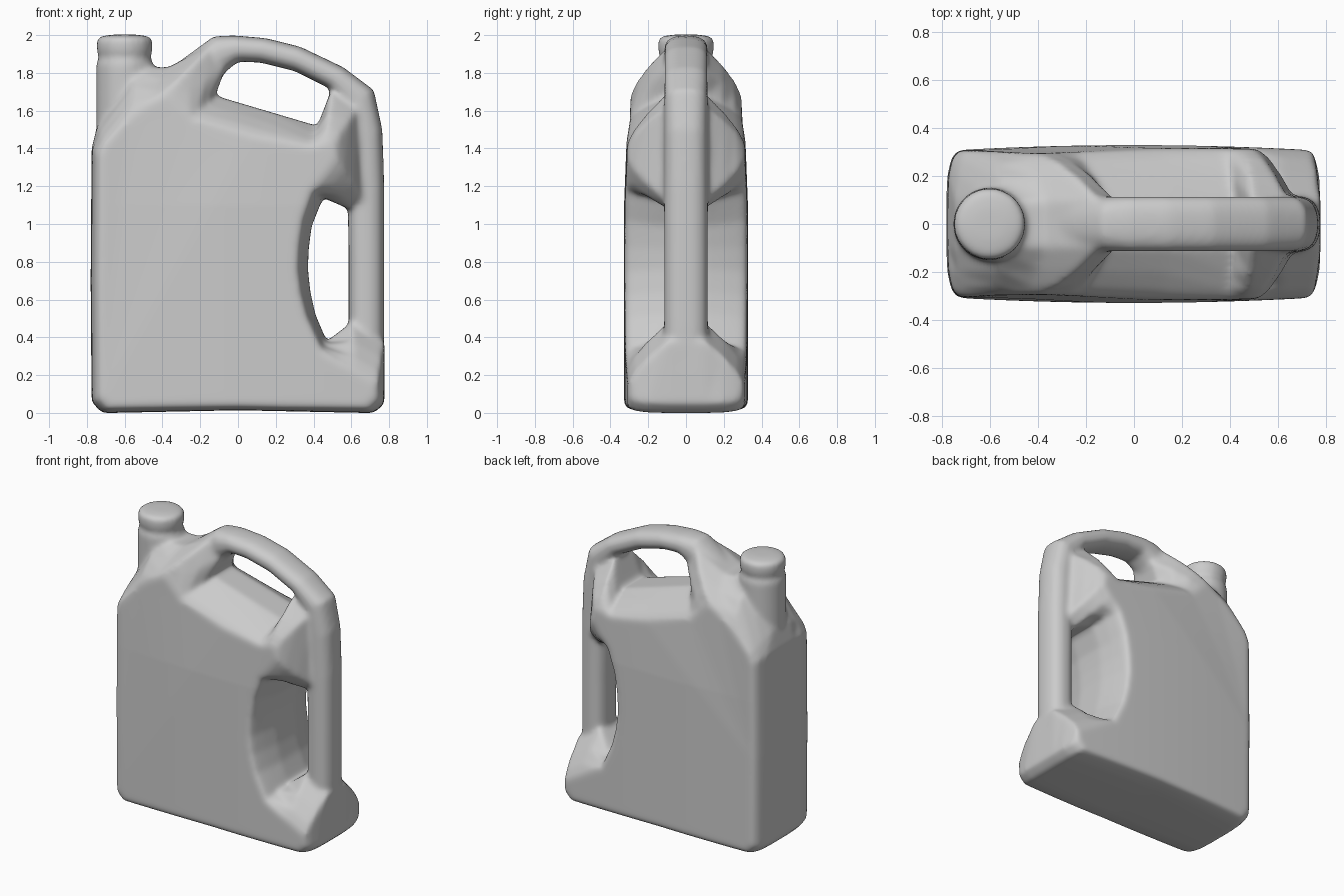
import bpy, bmesh, math

if "Cube" in bpy.data.objects:
    bpy.data.objects.remove(bpy.data.objects["Cube"])

bm = bmesh.new()


def loft(rings):
    """Skin a list of equal-length rings and cap both ends."""
    loops = [[bm.verts.new(p) for p in ring] for ring in rings]
    n = len(loops[0])
    for a, b in zip(loops, loops[1:]):
        for i in range(n):
            j = (i + 1) % n
            bm.faces.new((a[i], a[j], b[j], b[i]))
    bm.faces.new(loops[0])
    bm.faces.new(loops[-1][::-1])


# Body: side profile at the centre plane (mid) blends to the flat panel profile (face)
mid = [(-.72, 0), (0, .015), (.72, 0), (.775, .05), (.775, .38), (.60, .48), (.47, .38),
       (.41, .52), (.383, .64), (.37, .76), (.374, .87), (.39, .99), (.45, 1.14), (.59, 1.08),
       (.67, 1.12), (.64, 1.62), (.49, 1.70), (.42, 1.52), (.15, 1.60), (-.12, 1.68),
       (-.07, 1.82), (-.14, 1.95), (-.37, 1.83), (-.55, 1.83), (-.745, 1.52), (-.775, 1.4),
       (-.78, .7), (-.775, .06)]
face = [(-.68, .03), (0, .035), (.68, .03), (.73, .08), (.74, .15), (.62, .22), (.44, .33),
        (.36, .5), (.327, .62), (.31, .75), (.316, .88), (.337, 1.02), (.39, 1.18), (.46, 1.26),
        (.52, 1.35), (.50, 1.42), (.46, 1.43), (.38, 1.41), (.1, 1.46), (-.25, 1.56),
        (-.33, 1.64), (-.39, 1.69), (-.46, 1.65), (-.57, 1.57), (-.71, 1.42), (-.73, 1.36),
        (-.735, .7), (-.73, .08)]
half = [(.10, 0), (.20, .38), (.27, .72), (.305, 1)]
layers = [(-y, s) for y, s in reversed(half)] + half
body = []
for y, s in layers:
    ring = []
    for i, (a, b) in enumerate(zip(mid, face)):
        t = s ** 2.5 if i < 4 or i > 24 else s      # base and left end round over late
        ring.append((a[0] + (b[0] - a[0]) * t, y * (.96 if b[1] > 1.5 else 1),
                     a[1] + (b[1] - a[1]) * t))
    body.append(ring)
loft(body)

# Handle: rounded sections spanning outer and inner edge points
handle = [((-.30, 1.87), (-.16, 1.69)), ((-.13, 1.995), (-.06, 1.81)), ((-.02, 2.0), (0, 1.86)),
          ((.15, 1.985), (.12, 1.855)), ((.33, 1.94), (.30, 1.81)), ((.56, 1.83), (.48, 1.72)),
          ((.72, 1.71), (.55, 1.62)), ((.765, 1.5), (.56, 1.45)), ((.775, 1.2), (.58, 1.15)),
          ((.775, .8), (.585, .8)), ((.775, .45), (.585, .45)), ((.77, .25), (.59, .3))]


def soft(v, power):
    return math.copysign(abs(v) ** power, v)


rings = []
for n, ((ox, oz), (ix, iz)) in enumerate(handle):
    ring = []
    for k in range(20):
        t = math.tau * k / 20
        c, s = soft(math.cos(t), .85) / 2, soft(math.sin(t), .75)
        ring.append(((ox + ix) / 2 + (ox - ix) * c, .115 * s, (oz + iz) / 2 + (oz - iz) * c))
    rings.append(ring)
loft(rings)

# Neck and cap: turned profile of radius and height
neck = [(.15, 1.4), (.152, 1.85), (.139, 1.875), (.139, 1.89), (.149, 1.92), (.149, 1.975),
        (.13, 1.995), (.06, 2.004)]
loft([[(-.6 + r * math.cos(math.tau * k / 24), r * math.sin(math.tau * k / 24), z)
       for k in range(24)] for r, z in neck])

bmesh.ops.recalc_face_normals(bm, faces=bm.faces)
mesh = bpy.data.meshes.new("jug")
bm.to_mesh(mesh)
bm.free()
jug = bpy.data.objects.new("jug", mesh)
bpy.context.collection.objects.link(jug)
bpy.context.view_layer.objects.active = jug
jug.select_set(True)

# Fuse the parts into one moulded skin
fuse = jug.modifiers.new("fuse", 'REMESH')
fuse.mode = 'VOXEL'
fuse.voxel_size = .014
fuse.use_smooth_shade = True
relax = jug.modifiers.new("relax", 'SMOOTH')
relax.factor = .5
relax.iterations = 14
bpy.ops.object.modifier_apply(modifier="fuse")
bpy.ops.object.modifier_apply(modifier="relax")

# Bulge the side panels slightly
for v in jug.data.vertices:
    x, y, z = v.co
    fade = max(0, min(1, (1.7 - z) / .6))
    v.co.y = y * (1 + .075 * fade * max(0, 1 - (x / .77) ** 2))
zmin = min(v.co.z for v in jug.data.vertices)
for v in jug.data.vertices:
    v.co.z -= zmin
bpy.ops.object.shade_smooth()
